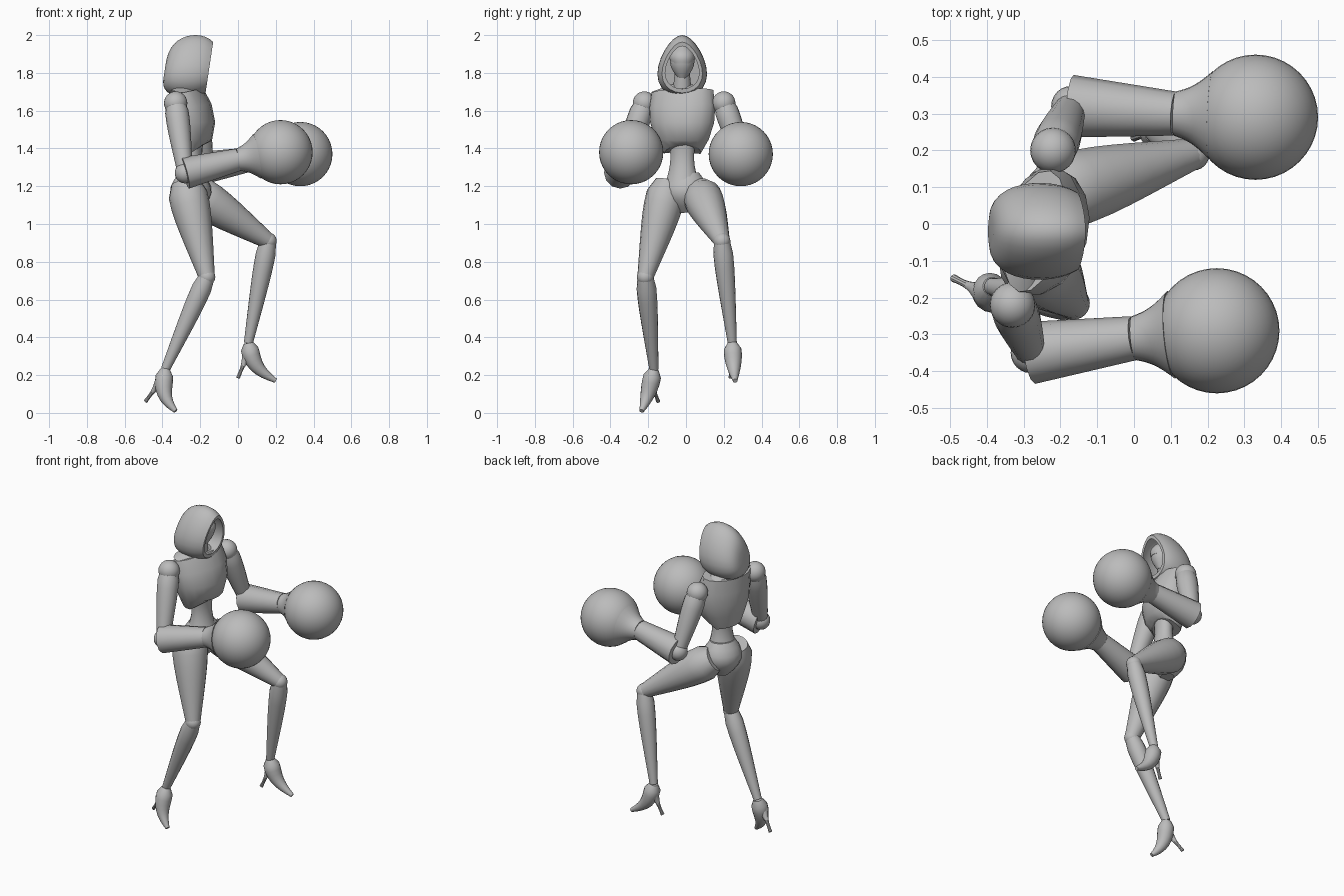
import bpy, bmesh
from math import sin, cos, pi, tau, radians
from mathutils import Vector, Matrix

cube = bpy.data.objects.get("Cube")
if cube:
    bpy.data.objects.remove(cube)

shade = (.5, .5, .5, 1)
grey = bpy.data.materials.new("plain grey")
grey.use_nodes = True
grey.diffuse_color = shade
grey.node_tree.nodes["Principled BSDF"].inputs["Base Color"].default_value = shade

ACROSS = Vector((0, 1, 0))
TWISTED = Matrix.Rotation(radians(-15), 3, "Z") @ ACROSS


def finish(name, bm, angle):
    """Turn a bmesh into a smooth object with sharp edges kept."""
    bmesh.ops.recalc_face_normals(bm, faces=bm.faces)
    mesh = bpy.data.meshes.new(name)
    bm.to_mesh(mesh)
    bm.free()
    mesh.materials.append(grey)
    obj = bpy.data.objects.new(name, mesh)
    bpy.context.collection.objects.link(obj)
    bpy.ops.object.select_all(action="DESELECT")
    obj.select_set(True)
    bpy.context.view_layer.objects.active = obj
    bpy.ops.object.shade_smooth_by_angle(angle=radians(angle))
    return obj


def skin(name, rings, angle=35):
    """Bridge a list of point rings and cap both ends."""
    bm = bmesh.new()
    loops = [[bm.verts.new(point) for point in ring] for ring in rings]
    count = len(loops[0])
    for lower, upper in zip(loops, loops[1:]):
        for i in range(count):
            j = (i + 1) % count
            bm.faces.new((lower[i], lower[j], upper[j], upper[i]))
    bm.faces.new(loops[0])
    bm.faces.new(loops[-1])
    return finish(name, bm, angle)


def limb(name, start, end, start_size, end_size, swell=0, skew=.5,
         bow=(0, 0, 0), side=ACROSS, steps=8, sides=16):
    """Tapered tube between two joints; sizes are (depth, width) half extents.

    swell thickens the middle, skew below one moves the swelling to the start,
    and bow pushes the middle of the tube sideways.
    """
    start, end, bow = Vector(start), Vector(end), Vector(bow)
    start_size, end_size = Vector(start_size), Vector(end_size)
    rings = []
    for k in range(steps + 1):
        f = k / steps
        centre = start.lerp(end, f) + bow * sin(pi * f)
        along = (end - start + bow * pi * cos(pi * f)).normalized()
        u = along.cross(side).normalized()
        v = u.cross(along)
        size = start_size.lerp(end_size, f) + Vector((swell, swell)) * sin(pi * f ** skew)
        turns = [tau * i / sides for i in range(sides)]
        rings.append([centre + u * size.x * cos(a) + v * size.y * sin(a) for a in turns])
    return skin(name, rings)


def both(radius):
    return (radius, radius)


def ball(name, centre, radius, segments=24):
    bm = bmesh.new()
    bmesh.ops.create_uvsphere(bm, u_segments=segments, v_segments=segments // 2,
                              radius=radius, matrix=Matrix.Translation(centre))
    return finish(name, bm, 60)


# Ribcage with a peaked chest and an arched lower edge
ribcage = limb("ribcage", (-.26, -.02, 1.37), (-.27, -.02, 1.7), (.08, .1), (.08, .17),
               swell=.04, skew=1, bow=(.02, 0, 0), side=TWISTED, steps=4)
for vertex in ribcage.data.vertices:
    if vertex.co.z < 1.4:
        vertex.co.z += .8 * max(0, vertex.co.x + .26)

# Collar, waist, pelvis and neck
limb("collar", (-.27, -.02, 1.69), (-.26, -.02, 1.74), (.08, .17), (.04, .05),
     side=TWISTED, steps=2)
limb("waist", (-.24, -.02, 1.22), (-.24, -.02, 1.46), (.08, .09), (.06, .08),
     swell=-.02, skew=1, side=TWISTED)
limb("pelvis", (-.25, 0, 1.06), (-.25, -.01, 1.27), (.04, .04), (.06, .08),
     swell=.06, skew=1, side=TWISTED, steps=6)
limb("neck", (-.26, -.02, 1.7), (-.24, -.02, 1.8), both(.05), both(.04))

# Head with a narrow chin, and a mask over the upper face
limb("head", (-.22, -.02, 1.77), (-.24, -.02, 1.95), (.02, .02), (.03, .02),
     swell=.045, skew=1)
limb("brow_mask", (-.23, -.02, 1.85), (-.23, -.02, 1.94), (.07, .06), (.03, .03),
     swell=.02, skew=1)

# Hood: teardrop sections from the back pole to the rim, then folded inside
outside = [(.15 + 2.2 * k / 12, 1) for k in range(13)]
inside = [(turn, .84) for turn, scale in reversed(outside) if turn > 1]
hood = []
for turn, scale in outside + inside:
    grow = sin(turn) ** .6
    ring = []
    for i in range(24):
        a = tau * i / 24
        rise = .165 * grow * scale * cos(a)
        half = .127 * grow * scale * sin(a) * (1 - .28 * cos(a))
        ring.append((-.25 - .14 * cos(turn) + .15 * rise, half - .02,
                     1.8 + .035 * grow + rise))
    hood.append(ring)
skin("hood", hood, 45)

# Arms: shoulder, elbow, wrist and fist centres for each side
arms = {
    "right": ((-.33, -.22, 1.64), (-.28, -.35, 1.27), (0, -.31, 1.34), (.225, -.29, 1.38)),
    "left": ((-.22, .2, 1.64), (-.17, .32, 1.3), (.11, .3, 1.35), (.33, .29, 1.37)),
}
for name, joints in arms.items():
    shoulder, elbow, wrist, fist = map(Vector, joints)
    ball(name + "_shoulder", shoulder, .062)
    limb(name + "_upper_arm", shoulder, elbow, both(.05), both(.04), swell=.015)
    ball(name + "_elbow", elbow, .055)
    limb(name + "_forearm", elbow, wrist, both(.085), both(.06), sides=12, steps=3)
    limb(name + "_glove_cuff", wrist, wrist.lerp(fist, .45), both(.06), both(.12),
         swell=-.01, skew=1, sides=20)
    ball(name + "_boxing_glove", fist, .17, 40)

# Legs: hip, knee, ankle, toe and heel tip; one planted behind, one raised ahead
legs = {
    "right": ((-.28, -.09, 1.22), (-.165, -.215, .72), (-.385, -.17, .23),
              (-.33, -.235, .01), (-.49, -.147, .06)),
    "left": ((-.25, .07, 1.18), (.16, .19, .91), (.055, .245, .37),
             (.2, .26, .17), (0, .235, .185)),
}
for name, joints in legs.items():
    hip, knee, ankle, toe, heel = map(Vector, joints)
    limb(name + "_thigh", hip, knee, both(.075), both(.043), swell=.036)
    ball(name + "_knee", knee, .045)
    limb(name + "_shin", knee, ankle, both(.042), both(.024), swell=.014)
    limb(name + "_shoe", ankle, toe, both(.026), both(.012), swell=.025,
         bow=(-.03, 0, -.02))
    instep = ankle.lerp(toe, .25) + Vector((-.04, 0, -.01))
    limb(name + "_shoe_heel", instep, heel, both(.032), both(.011), swell=-.01,
         skew=1, sides=10)
